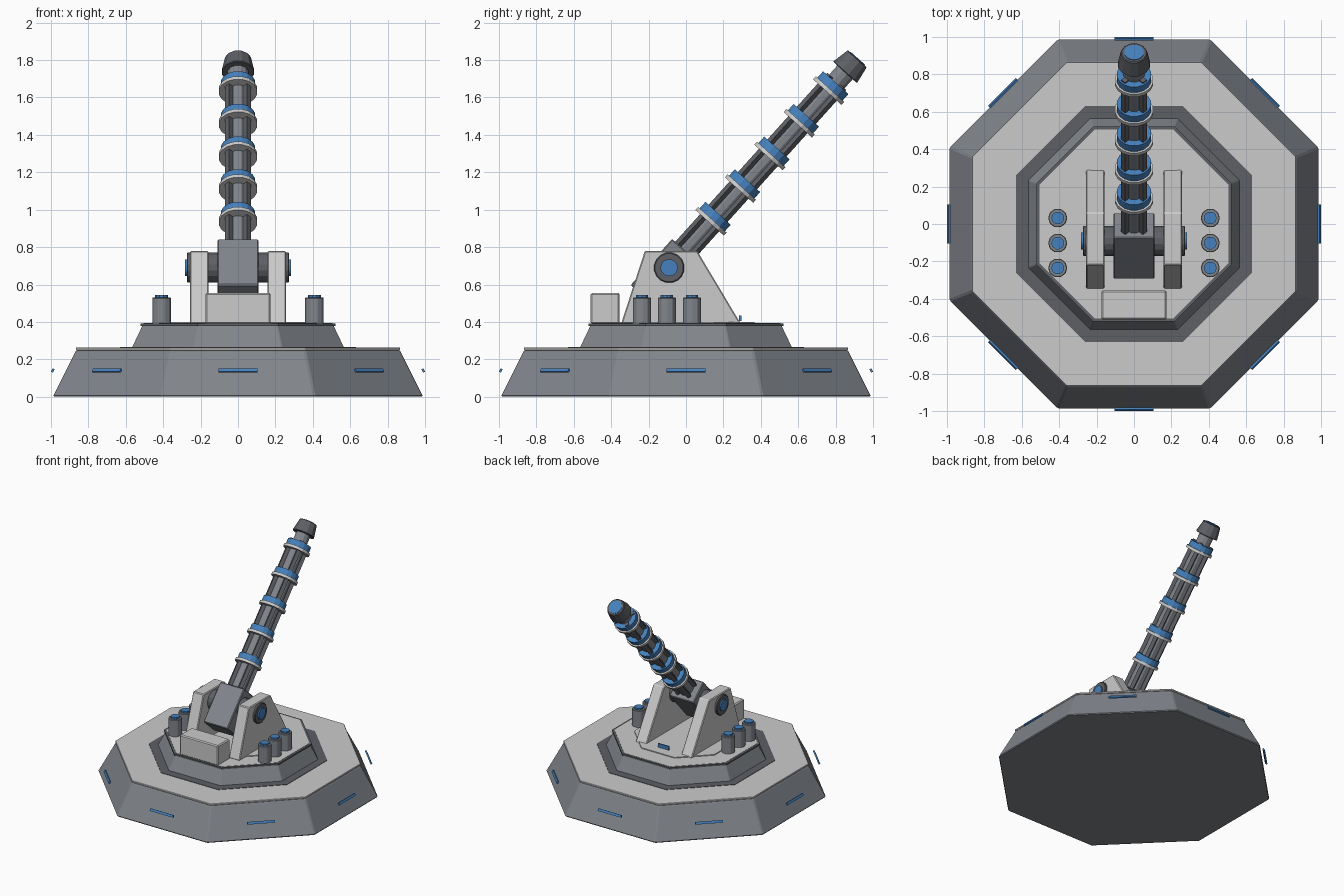
import bpy, bmesh
from math import radians, cos, pi, tau
from mathutils import Matrix, Vector

if "Cube" in bpy.data.objects:
    bpy.data.objects.remove(bpy.data.objects["Cube"])

def material(name, rgb):
    m = bpy.data.materials.new(name)
    m.diffuse_color = (*rgb, 1)
    m.use_nodes = True
    m.node_tree.nodes["Principled BSDF"].inputs["Base Color"].default_value = m.diffuse_color
    return m

BLUE = material("blue_glow", (0.06, 0.22, 0.51))
DARK = material("dark_metal", (0.11, 0.115, 0.13))
MID = material("mid_metal", (0.22, 0.235, 0.26))

def finish(name, bm, matrix, mat=None, bevel=0):
    bmesh.ops.recalc_face_normals(bm, faces=bm.faces)
    me = bpy.data.meshes.new(name)
    bm.to_mesh(me)
    bm.free()
    ob = bpy.data.objects.new(name, me)
    bpy.context.collection.objects.link(ob)
    ob.matrix_world = matrix
    if mat:
        me.materials.append(mat)
    if bevel:
        b = ob.modifiers.new("bevel", 'BEVEL')
        b.width, b.segments = bevel, 1
    return ob

def frustum(name, sides, r0, r1, z0, z1, mat=None, matrix=Matrix(), bevel=0):
    """Prism along local z; r0 and r1 are distances to the flats."""
    bm = bmesh.new()
    k = 1 / cos(pi / sides)
    bmesh.ops.create_cone(bm, cap_ends=True, segments=sides, radius1=r0 * k, radius2=r1 * k, depth=z1 - z0,
                          matrix=Matrix.Translation((0, 0, (z0 + z1) / 2)) @ Matrix.Rotation(pi / sides, 4, 'Z'))
    return finish(name, bm, matrix, mat, bevel)

def box(name, lo, hi, mat=None, matrix=Matrix(), bevel=0):
    bm = bmesh.new()
    lo, hi = Vector(lo), Vector(hi)
    bmesh.ops.create_cube(bm, size=1, matrix=Matrix.Translation((lo + hi) / 2) @ Matrix.Diagonal((*(hi - lo), 1)))
    return finish(name, bm, matrix, mat, bevel)

# Stepped octagonal base
frustum("base_skirt", 8, 0.99, 0.865, 0, 0.25, MID, bevel=0.008)
frustum("base_deck", 8, 0.867, 0.867, 0.248, 0.263, bevel=0.003)
frustum("deck_ring", 8, 0.63, 0.63, 0.255, 0.266, DARK)
frustum("upper_tier", 8, 0.567, 0.51, 0.262, 0.382, MID, bevel=0.004)
frustum("upper_tier_rim", 8, 0.522, 0.522, 0.378, 0.391, DARK)
frustum("upper_tier_deck", 8, 0.505, 0.505, 0.38, 0.393)
frustum("turntable", 8, 0.365, 0.365, 0.39, 0.4)

# Light strips around the base
for i in range(8):
    m = (Matrix.Rotation(i * tau / 8, 4, 'Z') @ Matrix.Translation((0, -0.99, 0.14))
         @ Matrix.Rotation(radians(-26), 4, 'X'))
    box(f"base_light_{i}", (-0.105, -0.006, -0.01), (0.105, 0.006, 0.01), BLUE, m)
box("deck_light", (-0.05, 0.284, 0.405), (0.05, 0.296, 0.435), BLUE)

# Side brackets, pivot caps and canisters
PROFILE = [(-0.347, 0.39), (0.293, 0.39), (0.06, 0.78), (-0.22, 0.78)]
for side, s in (("right", 1), ("left", -1)):
    bm = bmesh.new()
    face = bm.faces.new([bm.verts.new((s * 0.158, y, z)) for y, z in PROFILE])
    ext = bmesh.ops.extrude_face_region(bm, geom=[face])
    bmesh.ops.translate(bm, vec=(s * 0.098, 0, 0), verts=[v for v in ext["geom"] if isinstance(v, bmesh.types.BMVert)])
    finish(f"bracket_{side}", bm, Matrix(), bevel=0.006)
    turn = Matrix.Translation((0, -0.09, 0.69)) @ Matrix.Rotation(s * pi / 2, 4, 'Y')
    frustum(f"pivot_cap_{side}", 16, 0.08, 0.08, 0.1, 0.274, DARK, turn, 0.005)
    frustum(f"pivot_light_{side}", 16, 0.045, 0.045, 0.27, 0.284, BLUE, turn)
    for i, y in enumerate((-0.235, -0.102, 0.032)):
        at = Matrix.Translation((s * 0.408, y, 0))
        frustum(f"canister_{side}_{i}", 10, 0.049, 0.049, 0.385, 0.53, MID, at, 0.004)
        frustum(f"canister_light_{side}_{i}", 10, 0.033, 0.033, 0.52, 0.543, BLUE, at)

# Control box at the front
box("control_box", (-0.175, -0.51, 0.39), (0.175, -0.355, 0.555), bevel=0.008)

# Tilted gun: local z runs along the barrel from the pivot
GUN = Matrix.Translation((0, -0.09, 0.69)) @ Matrix.Rotation(radians(-42), 4, 'X')
box("breech", (-0.11, -0.091, -0.207), (0.11, 0.091, 0.125), MID, GUN, 0.006)
frustum("barrel", 12, 0.055, 0.055, 0.1, 1.42, MID, GUN)
for i in range(4):
    m = GUN @ Matrix.Rotation(radians(45 + 90 * i), 4, 'Z')
    box(f"barrel_rail_{i}", (0.045, -0.015, 0.12), (0.082, 0.015, 1.34), DARK, m)
for i in range(5):
    t = 0.323 + 0.235 * i
    frustum(f"coil_flange_{i}", 16, 0.102, 0.102, t, t + 0.022, None, GUN)
    frustum(f"coil_{i}", 16, 0.091, 0.091, t + 0.02, t + 0.068, BLUE, GUN)
frustum("muzzle", 12, 0.086, 0.068, 1.405, 1.503, DARK, GUN, 0.004)
frustum("muzzle_light", 12, 0.052, 0.052, 1.495, 1.507, BLUE, GUN)
